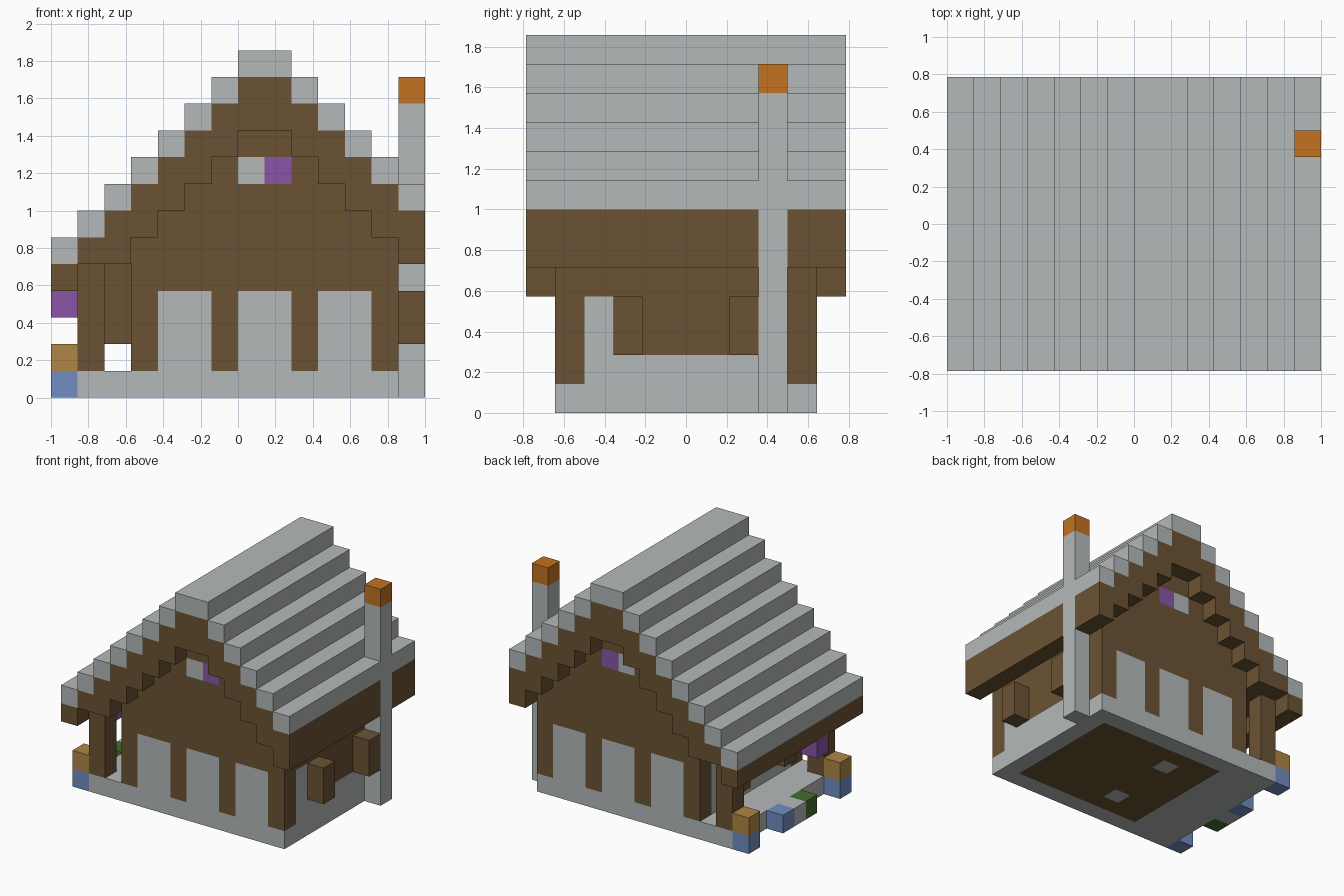
import bpy, bmesh

if "Cube" in bpy.data.objects:
    bpy.data.objects.remove(bpy.data.objects["Cube"], do_unlink=True)

U = 2 / 14            # edge of one building block
NX, NY = 14, 11       # blocks across and deep


def material(name, r, g, b):
    m = bpy.data.materials.new(name)
    m.use_nodes = True
    m.diffuse_color = (r, g, b, 1)
    m.node_tree.nodes["Principled BSDF"].inputs["Base Color"].default_value = (r, g, b, 1)
    return m


STONE = material("stone grey", .456, .485, .485)
WOOD = material("wood brown", .147, .086, .034)
ORANGE = material("chimney orange", .54, .17, .015)
PURPLE = material("purple", .25, .09, .38)
OCHRE = material("ochre", .43, .24, .06)
BLUE = material("blue", .165, .27, .54)
GREEN = material("leaf green", .06, .155, .026)


def blocks(name, mat, boxes):
    """One object made of boxes: (x0, x1, y0, y1, z0, z1) in block units."""
    bm = bmesh.new()
    for x0, x1, y0, y1, z0, z1 in boxes:
        verts = bmesh.ops.create_cube(bm, size=1)["verts"]
        for v in verts:
            v.co.x = ((x1 if v.co.x > 0 else x0) - NX / 2) * U
            v.co.y = ((y1 if v.co.y > 0 else y0) - NY / 2) * U
            v.co.z = (z1 if v.co.z > 0 else z0) * U
    mesh = bpy.data.meshes.new(name)
    bm.to_mesh(mesh)
    bm.free()
    mesh.materials.append(mat)
    ob = bpy.data.objects.new(name, mesh)
    bpy.context.collection.objects.link(ob)
    return ob


def cell(x, y, z, h=1):
    return (x, x + 1, y, y + 1, z, z + h)


# Foundation ring with porch floor, and the wooden floor inside it
blocks("foundation", STONE, [(1, 13, 1, 2, 0, 1), (1, 13, 9, 10, 0, 1),
                             (1, 4, 2, 9, 0, 1), (12, 13, 2, 9, 0, 1)])
blocks("inner_floor", WOOD, [(4, 6, 2, 9, 0, 1), (7, 12, 2, 9, 0, 1),
                             (6, 7, 2, 3, 0, 1), (6, 7, 4, 7, 0, 1), (6, 7, 8, 9, 0, 1)])
blocks("floor_stones", STONE, [cell(6, y, 0) for y in (3, 7)])

# Gable walls, front and back
for side, y in (("front", 1), ("back", 9)):
    timber = [cell(x, y, 1, 3) for x in (3, 6, 9, 12)]
    timber.append((3, 13, y, y + 1, 4, 6))
    timber += [(z - 2, 18 - z, y, y + 1, z, z + 1) for z in (6, 7, 9)]
    timber += [cell(x, y, 8) for x in (6, 9)]
    blocks(side + "_wall_timber", WOOD, timber)
    blocks(side + "_wall_panels", STONE,
           [(x, x + 2, y, y + 1, 1, 4) for x in (4, 7, 10)])
    blocks(side + "_gable_window", STONE, [cell(7, y, 8)])
    blocks(side + "_gable_curtain", PURPLE, [cell(8, y, 8)])

# Side walls with shutters
for side, x, out, h in (("left", 12, 13, 2), ("right", 3, 2, 3)):
    blocks(side + "_wall_timber", WOOD,
           [(x, x + 1, 2, 9, 4, 6), (x, x + 1, 3, 8, 2, 4)])
    blocks(side + "_wall_panels", STONE,
           [cell(x, 2, 1, 3), cell(x, 8, 1, 3), (x, x + 1, 3, 8, 1, 2)])
    blocks(side + "_shutters", WOOD, [cell(out, y, 2, h) for y in (3, 7)])

# Stepped roof over wooden rafters, interrupted by the chimney
roof, rafters = [], []
for x in range(NX):
    top = min(5 + x, 12, 20 - x)
    under = top - (2 if x > 1 else 1)
    spans = [(0, 8), (9, NY)] if x == 13 else [(0, NY)]
    for y0, y1 in spans:
        roof.append((x, x + 1, y0, y1, top, top + 1))
        rafters.append((x, x + 1, y0, y1, under, top))
blocks("roof", STONE, roof)
blocks("rafters", WOOD, rafters)

# Chimney
blocks("chimney", STONE, [cell(13, 8, 0, 11)])
blocks("chimney_cap", ORANGE, [cell(13, 8, 11)])

# Porch posts, step, planters and hanging lamp
blocks("porch_posts", WOOD, [cell(1, y, 1, 4) for y in (1, 9)])
blocks("porch_step", STONE, [cell(0, 5, 0)])
blocks("blue_tubs", BLUE, [cell(0, y, 0) for y in (1, 6, 9)])
blocks("tub_tops", OCHRE, [cell(0, y, 1) for y in (1, 9)])
blocks("shrub", GREEN, [cell(0, 4, 0)])
blocks("hanging_lamp", PURPLE, [cell(0, 3, 3)])
